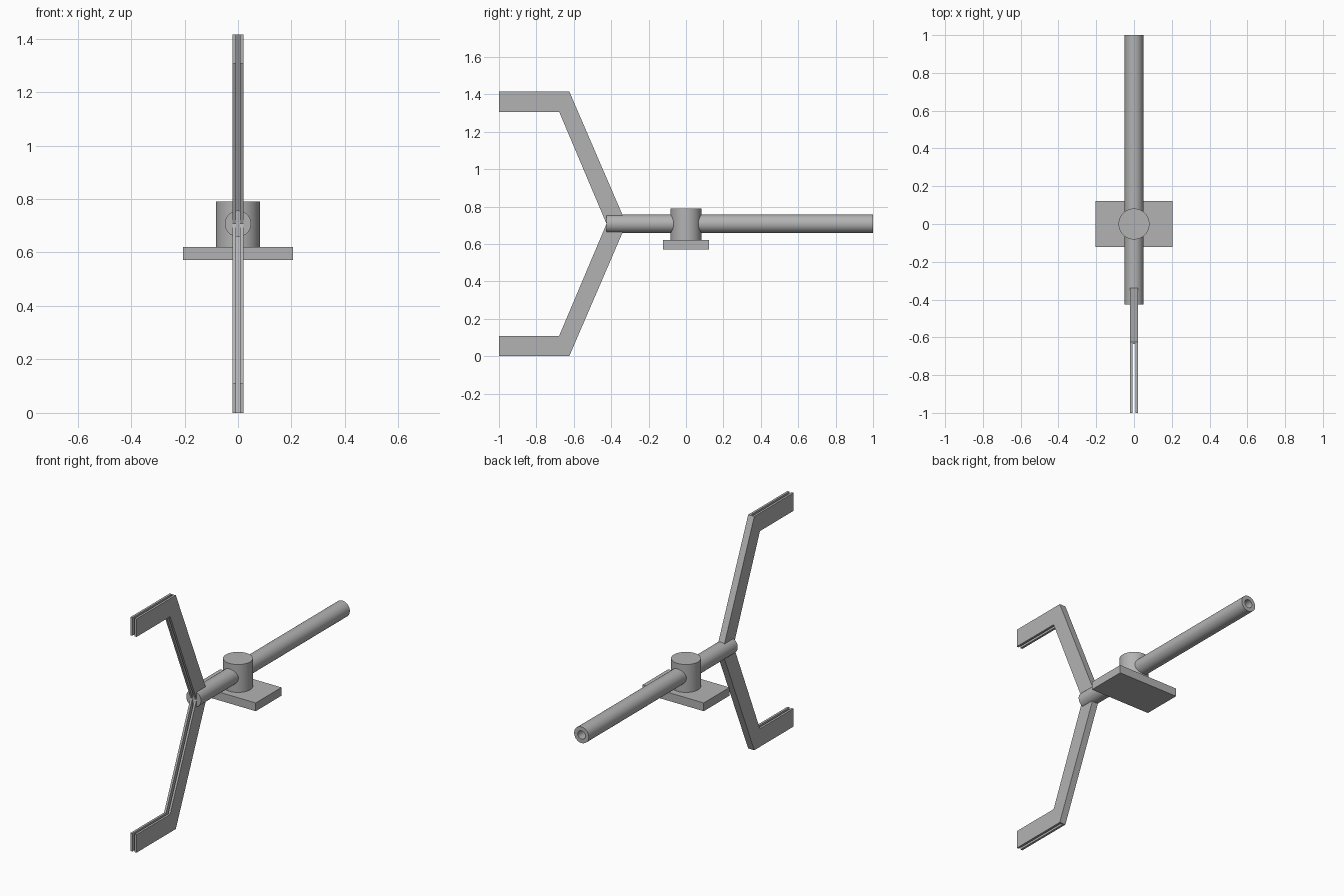
import bpy, bmesh, math
from mathutils import Matrix, Vector

if "Cube" in bpy.data.objects:
    bpy.data.objects.remove(bpy.data.objects["Cube"], do_unlink=True)

grey = bpy.data.materials.new("plain grey")
grey.use_nodes = True
grey.diffuse_color = (0.45, 0.45, 0.45, 1)
grey.node_tree.nodes["Principled BSDF"].inputs["Base Color"].default_value = (0.45, 0.45, 0.45, 1)

MID_Z = 0.7075  # height of the shaft axis and of the arms' mirror plane


def finish(name, bm):
    bmesh.ops.recalc_face_normals(bm, faces=bm.faces)
    mesh = bpy.data.meshes.new(name)
    bm.to_mesh(mesh)
    bm.free()
    mesh.materials.append(grey)
    obj = bpy.data.objects.new(name, mesh)
    bpy.context.collection.objects.link(obj)
    return obj


def cylinder(name, radius, start, end, sides=64):
    start, end = Vector(start), Vector(end)
    axis = end - start
    bm = bmesh.new()
    turn = axis.to_track_quat("Z", "Y").to_matrix().to_4x4()
    bmesh.ops.create_cone(bm, cap_ends=True, segments=sides, radius1=radius, radius2=radius,
                          depth=axis.length,
                          matrix=Matrix.Translation((start + end) / 2) @ turn)
    return finish(name, bm)


def prism(name, outline, half_width, flip):
    """Extrude a (y, z) outline across x, flipped about the shaft height if asked."""
    bm = bmesh.new()
    verts = [bm.verts.new((-half_width, y, 2 * MID_Z - z if flip else z)) for y, z in outline]
    face = bm.faces.new(verts)
    new = bmesh.ops.extrude_face_region(bm, geom=[face])["geom"]
    moved = [v for v in new if isinstance(v, bmesh.types.BMVert)]
    bmesh.ops.translate(bm, verts=moved, vec=(2 * half_width, 0, 0))
    return finish(name, bm)


def activate(obj):
    bpy.ops.object.select_all(action="DESELECT")
    obj.select_set(True)
    bpy.context.view_layer.objects.active = obj


def cut(obj, cutter):
    mod = obj.modifiers.new("cut", "BOOLEAN")
    mod.operation = "DIFFERENCE"
    mod.solver = "EXACT"
    mod.object = cutter
    activate(obj)
    bpy.ops.object.modifier_apply(modifier=mod.name)
    bpy.data.objects.remove(cutter, do_unlink=True)


def smooth(obj):
    activate(obj)
    bpy.ops.object.shade_smooth_by_angle(angle=math.radians(30))


# Bent arms, grooved from the front with a thin wall left along the back
arm_outline = [(-1, 1.415), (-0.624, 1.415), (-0.319, MID_Z), (-0.425, MID_Z),
               (-0.678, 1.306), (-1, 1.306)]
groove_outline = [(-1.1, 1.5), (-0.671, 1.5), (-0.281, 0.6), (-1.1, 0.6)]
for name, flip in (("upper_arm", False), ("lower_arm", True)):
    arm = prism(name, arm_outline, 0.0205, flip)
    cut(arm, prism("groove_cutter", groove_outline, 0.007, flip))

# Long round shaft with a bore in its rear end
shaft = cylinder("shaft", 0.049, (0, -0.425, MID_Z), (0, 1, MID_Z))
cut(shaft, cylinder("bore_cutter", 0.025, (0, -0.25, MID_Z), (0, 1.1, MID_Z)))
smooth(shaft)

# Upright hub around the shaft
smooth(cylinder("hub", 0.082, (0, 0, 0.62), (0, 0, 0.79)))

# Flat mounting plate under the hub
bm = bmesh.new()
bmesh.ops.create_cube(bm, size=1, matrix=Matrix.Translation((0, 0, 0.596))
                      @ Matrix.Diagonal((0.41, 0.246, 0.05, 1)))
finish("mounting_plate", bm)
